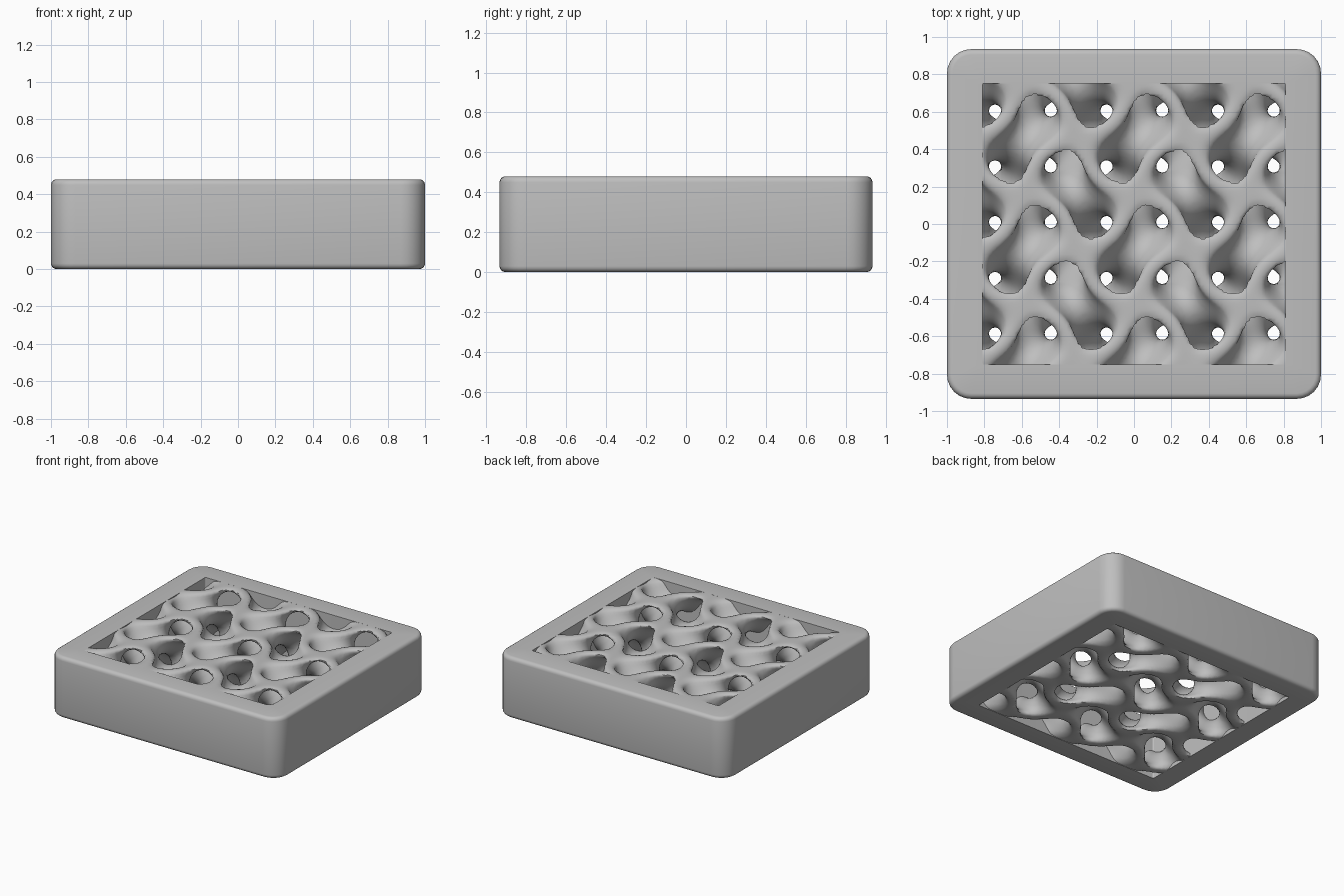
import bpy
import bmesh
import math
from itertools import product

if "Cube" in bpy.data.objects:
    bpy.data.objects.remove(bpy.data.objects["Cube"], do_unlink=True)

HEIGHT = 0.48
OUTER = (1.0, 0.935)       # half sizes of the block
POCKET = (0.81, 0.752)     # half sizes of the latticed opening
CORNER, EDGE = 0.13, 0.03  # corner radius seen from above, edge rounding
WAVE = 2 * math.pi / 0.596  # lattice wave number
WALL = 0.6                 # lattice wall level
STEP = 0.02                # lattice sampling step

grey = bpy.data.materials.new("plain grey")
grey.use_nodes = True
colour = (0.52, 0.52, 0.52, 1)
grey.diffuse_color = colour
grey.node_tree.nodes["Principled BSDF"].inputs["Base Color"].default_value = colour


def add_object(name, bm, angle):
    mesh = bpy.data.meshes.new(name)
    bm.to_mesh(mesh)
    bm.free()
    mesh.materials.append(grey)
    obj = bpy.data.objects.new(name, mesh)
    bpy.context.collection.objects.link(obj)
    bpy.ops.object.select_all(action="DESELECT")
    obj.select_set(True)
    bpy.context.view_layer.objects.active = obj
    bpy.ops.object.shade_smooth_by_angle(angle=math.radians(angle))
    return obj


def rounded_rectangle(half, radius, segments=6):
    points = []
    for quarter, (sx, sy) in enumerate([(1, 1), (-1, 1), (-1, -1), (1, -1)]):
        for i in range(segments + 1):
            a = math.pi / 2 * (quarter + i / segments)
            points.append((sx * (half[0] - radius) + radius * math.cos(a),
                           sy * (half[1] - radius) + radius * math.sin(a)))
    return points


# Frame: rounded rings from the bottom edge up, over the rim and down the pocket
def build_frame():
    bm = bmesh.new()
    rings = []

    def ring(half, radius, z):
        rings.append([bm.verts.new((x, y, z)) for x, y in rounded_rectangle(half, radius)])

    arc = [math.pi / 2 * i / 4 for i in range(5)]
    profile = [(EDGE * (1 - math.sin(a)), EDGE * (1 - math.cos(a))) for a in arc]
    profile += [(d, HEIGHT - z) for d, z in reversed(profile)]
    for inset, z in profile:
        ring([h - inset for h in OUTER], CORNER - inset, z)
    ring(POCKET, 0.01, HEIGHT)
    ring(POCKET, 0.01, 0)
    for lower, upper in zip(rings, rings[1:] + rings[:1]):
        for i in range(len(lower)):
            j = (i + 1) % len(lower)
            bm.faces.new((lower[i], lower[j], upper[j], upper[i]))
    bmesh.ops.recalc_face_normals(bm, faces=bm.faces)
    return add_object("frame", bm, 35)


def soft_min(a, b, radius=0.025):
    h = max(radius - abs(a - b), 0) / radius
    return min(a, b) - h * h * radius / 4


# Lattice: thick wavy sheet, positive inside, trimmed softly at top and bottom
def lattice_depth(x, y, z):
    u = WAVE * (x + 0.296)
    v = WAVE * (y - 0.01)
    w = WAVE * (HEIGHT - z) + math.pi / 4
    wave = (math.sin(u) * math.cos(v) + math.sin(v) * math.cos(w)
            + math.sin(w) * math.cos(u))
    sheet = (WALL - abs(wave)) / (1.3 * WAVE)
    return soft_min(sheet, min(z, HEIGHT - z))


def build_lattice():
    start = (-POCKET[0] - STEP, -POCKET[1] - STEP, -0.75 * STEP)
    end = (POCKET[0] + STEP, POCKET[1] + STEP, HEIGHT + STEP)
    count = [math.ceil((e - s) / STEP - 0.01) + 1 for s, e in zip(start, end)]
    depth = {n: lattice_depth(*[s + STEP * i for s, i in zip(start, n)])
             for n in product(*map(range, count))}
    corners = list(product((0, 1), repeat=3))
    edges = [(a, b) for a in corners for b in corners
             if a < b and sum(q - p for p, q in zip(a, b)) == 1
             and all(p <= q for p, q in zip(a, b))]
    bm = bmesh.new()
    verts = {}

    # One vertex per crossed cell, at the mean of its edge crossings
    for cell in product(*[range(c - 1) for c in count]):
        i, j, k = cell
        value = {c: depth[i + c[0], j + c[1], k + c[2]] for c in corners}
        inside = sum(d > 0 for d in value.values())
        if inside in (0, 8):
            continue
        total, hits = [0, 0, 0], 0
        for a, b in edges:
            if (value[a] > 0) != (value[b] > 0):
                t = value[a] / (value[a] - value[b])
                total = [s + p + t * (q - p) for s, p, q in zip(total, a, b)]
                hits += 1
        verts[cell] = bm.verts.new([s + STEP * (n + m / hits)
                                    for s, n, m in zip(start, cell, total)])

    # One quad around each crossed grid edge
    for node, d in depth.items():
        for axis in range(3):
            nxt = tuple(n + (m == axis) for m, n in enumerate(node))
            if nxt not in depth or (d > 0) == (depth[nxt] > 0):
                continue
            b, c = (axis + 1) % 3, (axis + 2) % 3
            around = []
            for db, dc in ((0, 0), (1, 0), (1, 1), (0, 1)):
                cell = list(node)
                cell[b] -= db
                cell[c] -= dc
                around.append(verts.get(tuple(cell)))
            if None in around:
                continue
            bm.faces.new(around if d > 0 else around[::-1])
    return add_object("lattice", bm, 60)


build_frame()
build_lattice()
